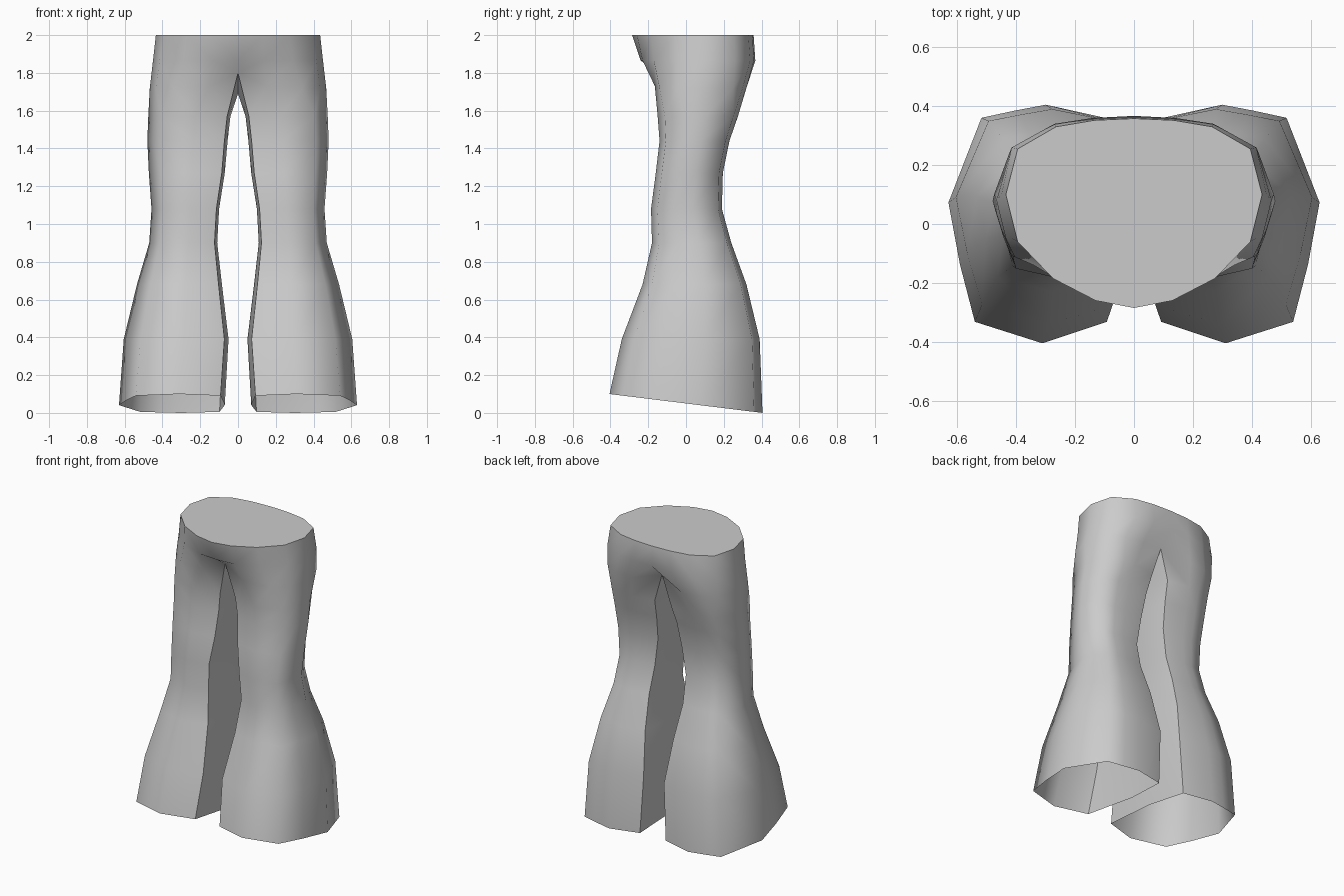
import bpy, bmesh, math

if "Cube" in bpy.data.objects:
    bpy.data.objects.remove(bpy.data.objects["Cube"])

# Leg cross-section as fractions of width and depth:
# inner front, front, outer front, side front, outer, outer back, back side, back, inner back, inner
SECTION = [(.04, .09), (.43, 0), (.84, .09), (.93, .33), (1, .59),
           (.80, .945), (.6, .975), (.41, 1), (.05, .945), (0, .58)]

# z, inner x, outer x, front y, back y
LEG = [(0.00, .07, .63, -.405, .405),
       (0.39, .05, .605, -.34, .39),
       (0.68, .085, .535, -.23, .32),
       (0.90, .11, .47, -.18, .24),
       (1.08, .10, .458, -.185, .19),
       (1.27, .07, .472, -.16, .195),
       (1.44, .055, .48, -.14, .23),
       (1.57, .04, .475, -.15, .275)]

# Crotch ring, then the open half rings of the hips (front centre to back centre)
CROTCH = [(0, -.14, 1.80), (.15, -.165, 1.73), (.34, -.14, 1.72), (.435, -.05, 1.72),
          (.467, .08, 1.72), (.42, .25, 1.72), (.32, .30, 1.72), (.19, .32, 1.72),
          (0, .26, 1.77), (0, .06, 1.69)]
HIPS = [(0, -.24), (.13, -.23), (.29, -.17), (.415, -.05), (.45, .10),
        (.415, .26), (.27, .34), (.14, .36), (0, .367)]
WAIST = [(0, -.285), (.13, -.26), (.275, -.185), (.395, -.06), (.435, .10),
         (.395, .255), (.265, .33), (.135, .352), (0, .358)]


def leg_ring(z, xi, xo, yf, yb):
    tilt = .1 if z == 0 else 0          # hem rises towards the front
    return [(xi + (xo - xi) * u, yf + (yb - yf) * v, z + tilt * (1 - v))
            for u, v in SECTION]


rings = [leg_ring(*r) for r in LEG] + [CROTCH]
rings += [[(x, y, 1.865) for x, y in HIPS], [(x, y, 2.0) for x, y in WAIST]]

bm = bmesh.new()
loops = [[bm.verts.new(p) for p in ring] for ring in rings]

# Skin between rings: closed around the leg, open at the centre line of the hips
for a, b in zip(loops, loops[1:]):
    closed = len(b) == 10
    for i in range(10 if closed else 8):
        j = (i + 1) % 10
        bm.faces.new((a[i], a[j], b[j], b[i]))

# Flat lid at the waist
bm.faces.new(loops[-1])

# Mirror the other half and weld the centre line
geom = bm.verts[:] + bm.edges[:] + bm.faces[:]
bmesh.ops.mirror(bm, geom=geom, axis='X', merge_dist=.0005)
bmesh.ops.remove_doubles(bm, verts=bm.verts[:], dist=.0005)
bmesh.ops.recalc_face_normals(bm, faces=bm.faces[:])

mesh = bpy.data.meshes.new("flared_trousers")
bm.to_mesh(mesh)
bm.free()
trousers = bpy.data.objects.new("flared_trousers", mesh)
bpy.context.collection.objects.link(trousers)

bpy.context.view_layer.objects.active = trousers
trousers.select_set(True)
bpy.ops.object.shade_smooth_by_angle(angle=math.radians(60))
